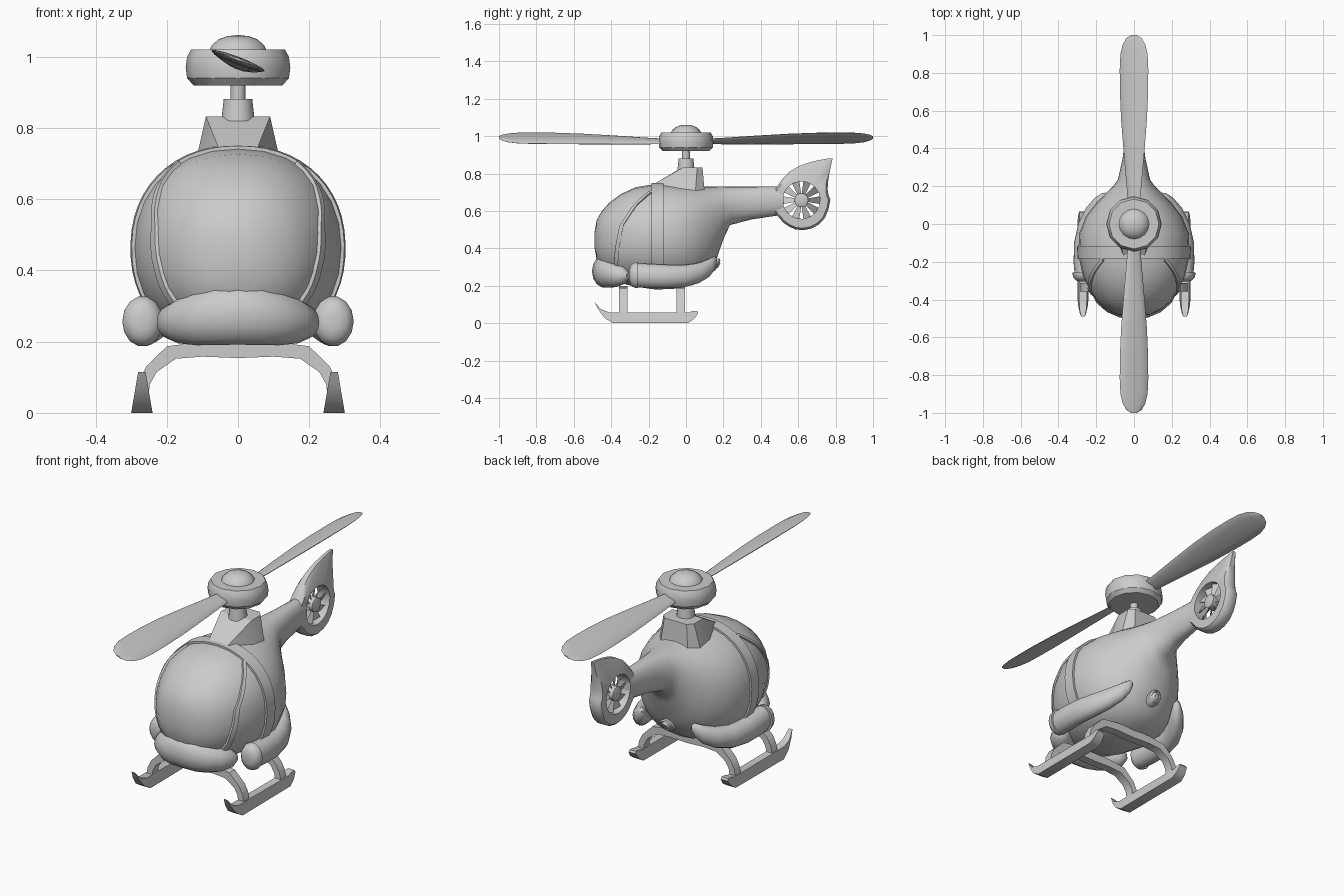
import bpy, bmesh, math
from mathutils import Vector

if "Cube" in bpy.data.objects:
    bpy.data.objects.remove(bpy.data.objects["Cube"])

grey = bpy.data.materials.new("light_grey")
grey.diffuse_color = (0.6, 0.6, 0.6, 1)
grey.use_nodes = True
grey.node_tree.nodes["Principled BSDF"].inputs["Base Color"].default_value = grey.diffuse_color


def finish(name, bm, angle=35):
    bmesh.ops.recalc_face_normals(bm, faces=bm.faces)
    mesh = bpy.data.meshes.new(name)
    bm.to_mesh(mesh)
    bm.free()
    mesh.materials.append(grey)
    ob = bpy.data.objects.new(name, mesh)
    bpy.context.collection.objects.link(ob)
    bpy.context.view_layer.objects.active = ob
    ob.select_set(True)
    bpy.ops.object.shade_smooth_by_angle(angle=math.radians(angle))
    ob.select_set(False)
    return ob


def loft(name, rings, closed=False, angle=35):
    """Skin a list of equal-length point loops."""
    bm = bmesh.new()
    vs = [[bm.verts.new(p) for p in r] for r in rings]
    n = len(vs[0])
    for a, b in zip(vs, vs[1:] + vs[:1] if closed else vs[1:]):
        for i in range(n):
            j = (i + 1) % n
            bm.faces.new((a[i], a[j], b[j], b[i]))
    if not closed:
        bm.faces.new(vs[0])
        bm.faces.new(vs[-1])
    return finish(name, bm, angle)


def lathe(name, profile, sides, angle=35):
    """Turn (radius, z) points about the mast axis."""
    return loft(name, [[(r * math.cos(k * math.tau / sides), r * math.sin(k * math.tau / sides), z)
                        for k in range(sides)] for r, z in profile], angle=angle)


def sausage(name, path, sides=14):
    """Tube through (x, y, z, horizontal radius, vertical radius) points."""
    rings = []
    for i, (x, y, z, rh, rv) in enumerate(path):
        a, b = path[max(i - 1, 0)], path[min(i + 1, len(path) - 1)]
        d = Vector((b[0] - a[0], b[1] - a[1], 0)).normalized()
        side = Vector((-d.y, d.x, 0))
        rings.append([Vector((x, y, z)) + side * rh * math.cos(t) + Vector((0, 0, rv * math.sin(t)))
                      for t in (k * math.tau / sides for k in range(sides))])
    return loft(name, rings, angle=50)


# cabin and tail boom: (y, half width, bottom, top)
SECTIONS = [(-.49, .03, .41, .48), (-.478, .09, .34, .55), (-.45, .15, .29, .60), (-.41, .195, .25, .645),
            (-.35, .235, .215, .69), (-.27, .272, .195, .727), (-.16, .295, .18, .745),
            (-.05, .29, .185, .742), (.04, .255, .205, .735), (.11, .2, .25, .73), (.16, .15, .335, .73),
            (.2, .11, .45, .73), (.235, .085, .525, .73), (.35, .06, .555, .73), (.52, .04, .58, .73)]


def skin(y, t, off=0.0):
    """Point on the cabin surface at depth y and angle t."""
    for a, b in zip(SECTIONS, SECTIONS[1:]):
        if y <= b[0]:
            break
    f = (y - a[0]) / (b[0] - a[0])
    w, lo, hi = (a[k] + (b[k] - a[k]) * f for k in (1, 2, 3))
    c, s = math.cos(t), math.sin(t)
    pw = lambda v: math.copysign(abs(v) ** .92, v)
    return Vector(((w + off) * pw(c), y, (lo + hi) / 2 + ((hi - lo) / 2 + off) * pw(s)))


loft("cabin_and_boom", [[skin(s[0], k * math.tau / 28) for k in range(28)] for s in SECTIONS], angle=60)


def strip(name, path, half, off):
    """Raised band over the cabin along (y, angle in degrees)."""
    rings = []
    for (y0, t0), (y1, t1) in zip(path, path[1:]):
        for k in range(4):
            y, t = y0 + (y1 - y0) * k / 4, math.radians(t0 + (t1 - t0) * k / 4)
            rings.append([skin(y + dy, t, o) for dy, o in
                          ((-half, -.02), (-half, off), (half, off), (half, -.02))])
    return loft(name, rings)


strip("door_hoop", [(-.152, -45 + k * 27) for k in range(11)], .033, .009)
rib = [(-.185, 58), (-.27, 38), (-.345, 15), (-.368, -10), (-.375, -35), (-.37, -58)]
strip("window_rib_right", rib, .011, .009)
strip("window_rib_left", [(y, 180 - t) for y, t in rib], .011, .009)

# front bumper, mirrored about the middle
half = [(.0, -.435, .278, .068, .088), (.06, -.43, .274, .067, .086), (.11, -.41, .266, .065, .078),
        (.16, -.375, .258, .058, .064), (.195, -.335, .255, .042, .046), (.21, -.31, .255, .015, .018)]
sausage("front_bumper", [(-p[0],) + p[1:] for p in half[:0:-1]] + half)

pod = [(.262, -.268, .257, .052, .066), (.266, -.2, .253, .054, .066), (.267, -.1, .25, .05, .064),
       (.25, -.01, .252, .047, .06), (.217, .065, .268, .042, .055), (.18, .12, .295, .033, .048),
       (.155, .15, .322, .02, .036), (.145, .162, .335, .006, .012)]
cap = [(.268, -.305, .257, .018, .024), (.268, -.299, .257, .038, .048), (.268, -.285, .257, .052, .064),
       (.268, -.268, .257, .057, .071), (.268, -.258, .257, .057, .071)]
# skid outline in (y, z)
skid = [(-.49, .115), (-.455, .075), (-.41, .058), (.01, .056), (.035, .065), (.06, .066), (.066, .055),
        (.045, .025), (.012, .002), (-.39, 0), (-.435, .028), (-.47, .075)]
for s, side in ((1, "right"), (-1, "left")):
    sausage("pod_" + side, [(s * p[0],) + p[1:] for p in pod])
    sausage("pod_cap_" + side, [(s * p[0],) + p[1:] for p in cap])
    loft("skid_" + side, [[(s * (.27 + e * (.03 - .17 * z)), y, z) for y, z in skid] for e in (-1, 1)])

# landing legs: outer and inner edge of the arch in (x, z)
arch = [((.288, .04), (.252, .04)), ((.278, .09), (.248, .08)), ((.258, .13), (.228, .115)),
        ((.2, .187), (.175, .152)), ((.1, .2), (.1, .158)), ((0, .2), (0, .154))]
for name, y in (("front_leg", -.335), ("rear_leg", -.028)):
    full = arch + [((-a[0], a[1]), (-b[0], b[1])) for a, b in arch[-2::-1]]
    loft(name, [[(a[0], y - .023, a[1]), (a[0], y + .023, a[1]), (b[0], y + .023, b[1]),
                 (b[0], y - .023, b[1])] for a, b in full])

# rear lamp
loft("rear_lamp", [[(r * math.cos(t), y + .5 * r * math.sin(t), .31 + r * math.sin(t))
                    for t in (k * math.tau / 14 for k in range(14))]
                   for r, y in ((.036, .11), (.036, .162), (.028, .17), (.024, .165), (.012, .178))])

# engine housing
bm = bmesh.new()
for s in (-1, 1):
    for p in ((.055, -.17, .745), (.05, -.16, .69), (.12, -.04, .7), (.12, .05, .7), (.08, .1, .7), (.09, -.015, .833),
              (.09, .06, .833), (.065, .088, .833), (.065, -.06, .81)):
        bm.verts.new((s * p[0], p[1], p[2]))
hull = bmesh.ops.convex_hull(bm, input=bm.verts)
bmesh.ops.delete(bm, geom=[v for v in bm.verts if not v.link_faces], context='VERTS')
finish("engine_housing", bm, 25)

# mast and rotor hub
lathe("mast_base", [(.047, .82), (.04, .882)], 14)
lathe("mast", [(.021, .87), (.021, .93)], 12)
lathe("rotor_hub", [(.125, .92), (.143, .94), (.147, .97), (.143, 1.0), (.132, 1.02), (.1, 1.02)], 12, 30)
lathe("hub_dome", [(.082, 1.015), (.074, 1.032), (.055, 1.049), (.03, 1.058), (.006, 1.061)], 16, 50)

# main rotor blades: (distance, half chord, half thickness, height)
BLADE = [(.1, .034, .008, .972), (.2, .042, .009, .974), (.35, .056, .011, .979), (.55, .073, .012, .985), (.7, .08, .012, .988),
         (.82, .081, .011, .989), (.9, .077, .01, .99), (.95, .064, .008, .991), (.985, .043, .005, .992),
         (1.0, .015, .003, .993)]
tilt = math.radians(21)
for name, s in (("front_blade", -1), ("rear_blade", 1)):
    rings = []
    for d, c, h, z in BLADE:
        ring = []
        for k in range(12):
            u, v = c * math.cos(k * math.tau / 12), h * math.sin(k * math.tau / 12)
            ring.append((s * (u * math.cos(tilt) - v * math.sin(tilt)), s * d,
                         z + u * math.sin(tilt) + v * math.cos(tilt)))
        rings.append(ring)
    loft(name, rings, angle=60)

# tail fin with a round fan opening, outline in (y, z)
CY, CZ, R = .617, .658, .1
fin = [(.772, .66), (.762, .685), (.757, .715), (.76, .76), (.77, .82), (.784, .882), (.755, .88), (.7, .87), (.65, .857), (.6, .838),
       (.55, .808), (.515, .77), (.49, .735), (.465, .70), (.465, .65), (.465, .6), (.5, .562), (.52, .538),
       (.55, .517), (.585, .502), (.625, .497), (.67, .506), (.71, .527), (.742, .562), (.762, .61)]


def fin_loop(x, f):
    """Outline pulled towards the fan by f, thinner near the tip."""
    pts = []
    for y, z in fin:
        thin = 1 - .65 * min(1, max(0, (z - .74) / .14))
        pts.append((x * thin, CY + (y - CY) * f, CZ + (z - CZ) * f))
    return pts


def fan_loop(x):
    angles = [math.atan2(z - CZ, y - CY) for y, z in fin]
    return [(x, CY + R * math.cos(a), CZ + R * math.sin(a)) for a in angles]


loft("tail_fin", [fan_loop(-.036), fin_loop(-.036, .93), fin_loop(-.022, 1), fin_loop(.022, 1),
                  fin_loop(.036, .93), fan_loop(.036)], closed=True, angle=40)

# tail fan
loft("fan_hub", [[(x, CY + r * math.cos(t), CZ + r * math.sin(t)) for t in (k * math.tau / 14 for k in range(14))]
                 for x, r in ((-.034, .02), (-.028, .037), (.028, .037), (.034, .02))])
for k in range(10):
    a = k * math.tau / 10
    rad, tan = Vector((0, math.cos(a), math.sin(a))), Vector((0, -math.sin(a), math.cos(a)))
    rings = []
    for r, w in ((.03, .009), (.102, .021)):
        c = Vector((0, CY, CZ)) + rad * r
        rings.append([c + tan * w * u + Vector((x, 0, 0)) for u, x in
                      ((-1, -.014), (-1, -.008), (1, .014), (1, .008))])
    loft("fan_blade_%d" % (k + 1), rings)
